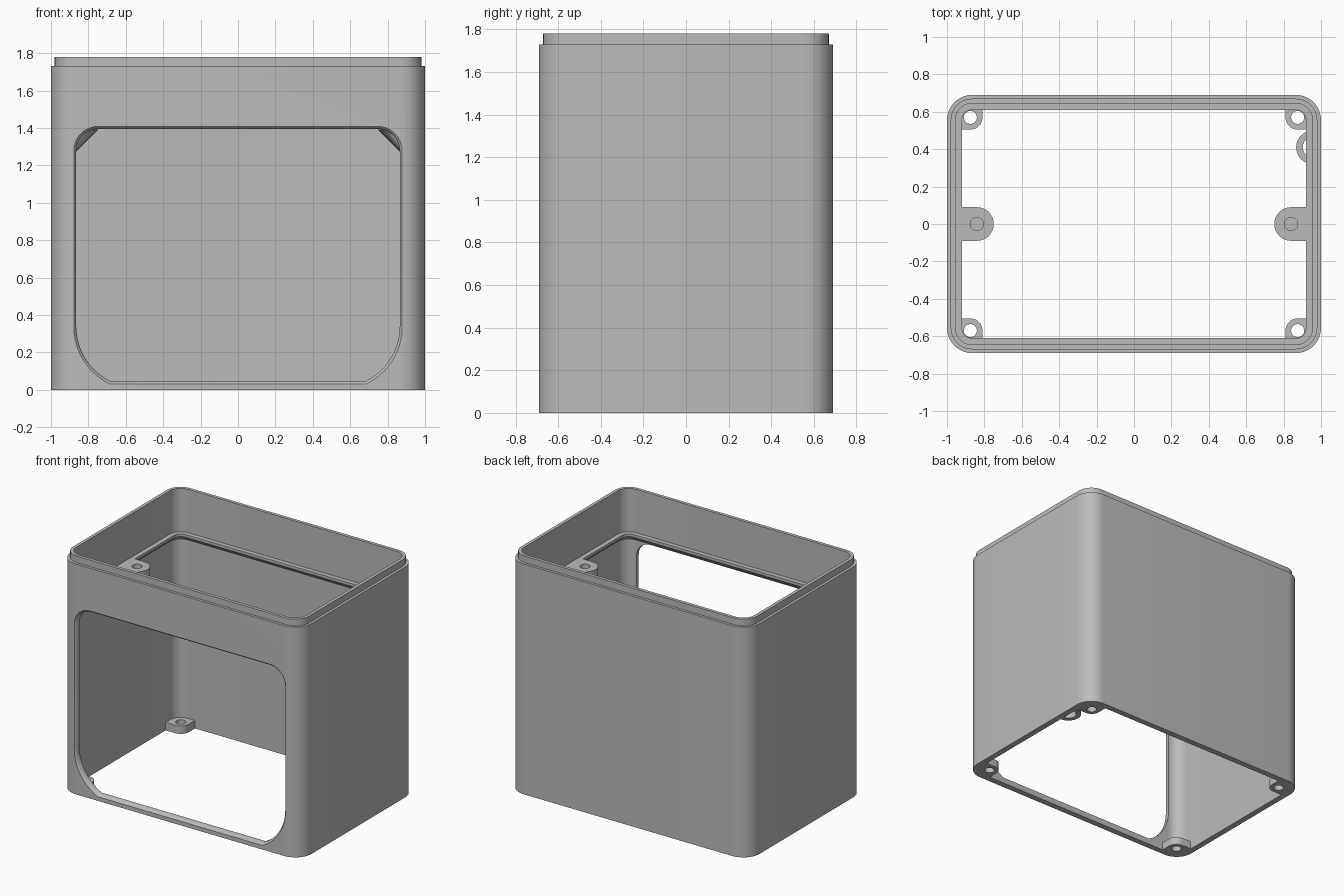
import bpy, bmesh
from math import sin, cos, radians

cube = bpy.data.objects.get("Cube")
if cube:
    bpy.data.objects.remove(cube)

grey = bpy.data.materials.new("plain grey")
grey.use_nodes = True
grey.diffuse_color = (0.5, 0.5, 0.5, 1)
grey.node_tree.nodes["Principled BSDF"].inputs["Base Color"].default_value = (0.5, 0.5, 0.5, 1)

HALF_X, HALF_Y, RADIUS = 1.0, 0.69, 0.135
WALL = 0.045


def arc(cx, cy, r, start, end, steps=10):
    angles = [radians(start + (end - start) * i / steps) for i in range(steps + 1)]
    return [(cx + r * cos(a), cy + r * sin(a)) for a in angles]


def rounded_rect(inset):
    r = RADIUS - inset
    x, y = HALF_X - RADIUS, HALF_Y - RADIUS
    return (arc(x, y, r, 0, 90) + arc(-x, y, r, 90, 180)
            + arc(-x, -y, r, 180, 270) + arc(x, -y, r, 270, 360))


def loft(name, loops, closed=False):
    """Skin equal-length loops of 3D points; cap the ends unless closed."""
    bm = bmesh.new()
    rings = [[bm.verts.new(p) for p in loop] for loop in loops]
    n = len(rings[0])
    pairs = list(zip(rings, rings[1:]))
    if closed:
        pairs.append((rings[-1], rings[0]))
    else:
        bm.faces.new(rings[0])
        bm.faces.new(rings[-1])
    for a, b in pairs:
        for i in range(n):
            j = (i + 1) % n
            bm.faces.new((a[i], a[j], b[j], b[i]))
    bmesh.ops.recalc_face_normals(bm, faces=bm.faces)
    mesh = bpy.data.meshes.new(name)
    bm.to_mesh(mesh)
    bm.free()
    mesh.materials.append(grey)
    obj = bpy.data.objects.new(name, mesh)
    bpy.context.collection.objects.link(obj)
    return obj


def prism(name, outline, z0, z1):
    return loft(name, [[(x, y, z) for x, y in outline] for z in (z0, z1)])


def cut(target, cutter):
    cutter.hide_render = True
    mod = target.modifiers.new("cut", 'BOOLEAN')
    mod.operation = 'DIFFERENCE'
    mod.solver = 'EXACT'
    mod.object = cutter
    bpy.context.view_layer.objects.active = target
    bpy.ops.object.modifier_apply(modifier=mod.name)
    bpy.data.objects.remove(cutter)


def smooth(obj):
    bpy.ops.object.select_all(action='DESELECT')
    obj.select_set(True)
    bpy.context.view_layer.objects.active = obj
    bpy.ops.object.shade_smooth_by_angle(angle=radians(30))


# Hollow shell: outside, stepped top lip, inner ledge with sloped underside
section = [(0, 0), (0, 1.73), (0.02, 1.73), (0.02, 1.78), (WALL, 1.78),
           (WALL, 1.455), (0.08, 1.455), (0.08, 1.435), (WALL, 1.4), (WALL, 0)]
shell = loft("shell", [[(x, y, z) for x, y in rounded_rect(inset)]
                       for inset, z in section], closed=True)


# Front window with softened outer rim
def window(grow):
    side = 0.865 + grow
    right = (arc(0.537, 0.34, 0.328 + grow, -64, 0)
             + arc(0.745, 1.275, 0.12 + grow, 0, 90))
    right[0] = (right[0][0], 0.045 - grow)
    left = [(-x, z) for x, z in reversed(right)]
    return right + left


rim = [(-0.8, 0.014), (-0.69, 0.014), (-0.683, 0.006), (-0.672, 0), (-0.5, 0)]
cut(shell, loft("window_cutter", [[(x, y, z) for x, z in window(grow)]
                                  for y, grow in rim]))
smooth(shell)

# Screw tabs in the four bottom corners
for sx, side in ((1, "left"), (-1, "right")):
    for sy, end in ((1, "back"), (-1, "front")):
        cx, cy = 0.875, 0.57
        outline = ([(0.81, 0.655)] + arc(cx, cy, 0.065, 180, 270) + [(0.965, 0.505)]
                   + arc(0.865, 0.555, 0.1, 0, 90))
        tab = prism(f"corner_tab_{end}_{side}",
                    [(sx * x, sy * y) for x, y in outline], 0, 0.06)
        hole = arc(sx * cx, sy * cy, 0.035, 0, 345, 23)
        cut(tab, prism("hole_cutter", hole, -0.1, 0.2))
        smooth(tab)

# Ledge tabs on both sides, tapering down into the wall, with blind holes
for sx, side in ((1, "left"), (-1, "right")):
    outline = [(0.97, 0.09)] + arc(0.84, 0, 0.09, 90, 270, 16) + [(0.97, -0.09)]
    levels = [(1.456, 1), (1.39, 1), (1.18, 0.05)]
    tab = loft(f"ledge_tab_{side}",
               [[(sx * (0.97 - (0.97 - x) * k), y, z) for x, y in outline]
                for z, k in levels])
    hole = arc(sx * 0.84, 0, 0.035, 0, 345, 23)
    cut(tab, prism("hole_cutter", hole, 1.36, 1.6))
    smooth(tab)

# Half-ring cable guide on the left wall
guide = prism("cable_guide", arc(0.957, 0.41, 0.09, 90, 270, 16)
              + arc(0.957, 0.41, 0.055, 270, 90, 16), 0, 0.06)
smooth(guide)
